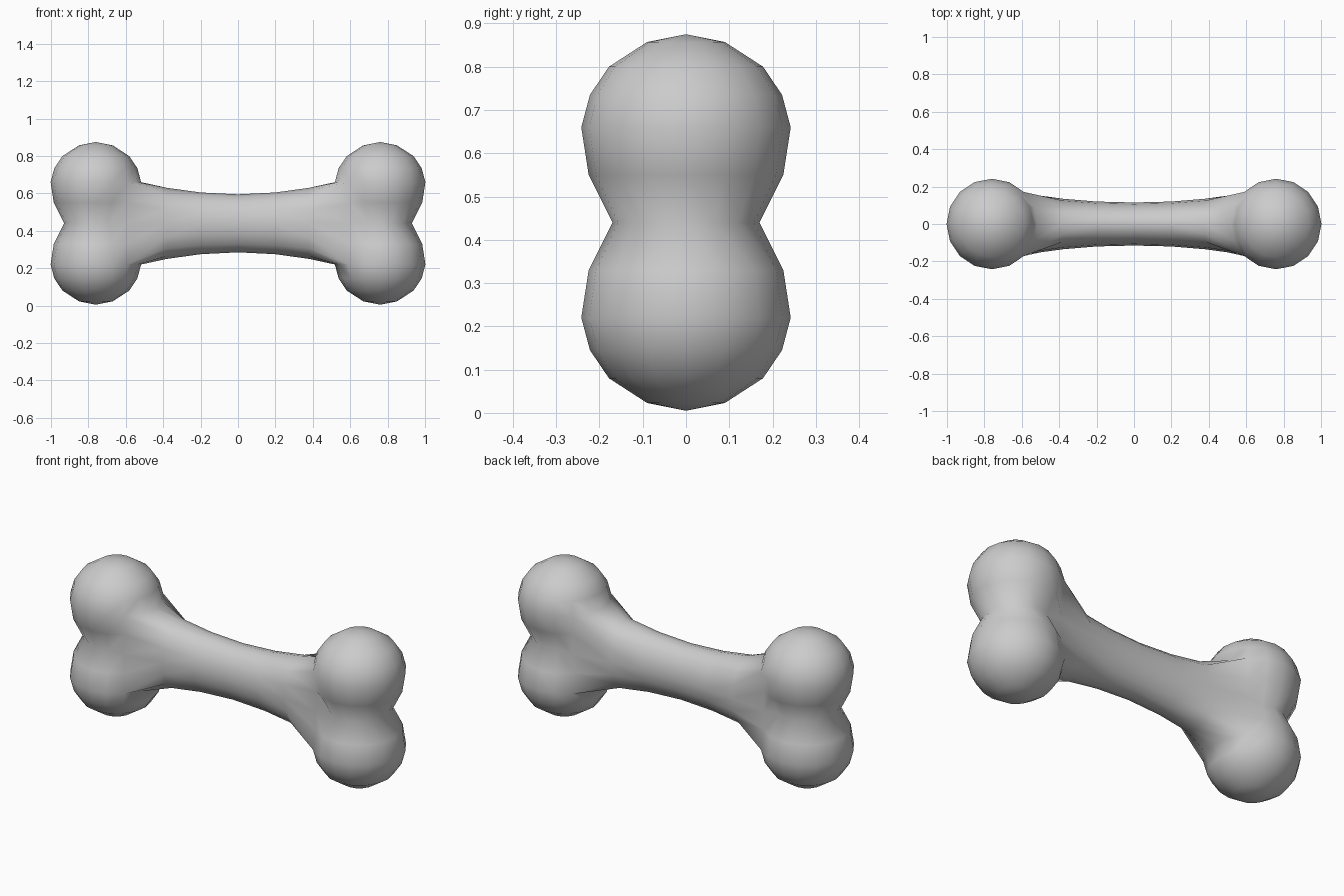
import bpy, bmesh
from math import pi, sin, cos

if "Cube" in bpy.data.objects:
    bpy.data.objects.remove(bpy.data.objects["Cube"])

SEG, CX, CZ = 16, 0.76, 0.44
bm = bmesh.new()

# Knobbed end: double-lobed profile (height from middle, radius) lathed about z
upper = [(0.417, 0.09), (0.36, 0.178), (0.295, 0.222), (0.22, 0.242), (0.11, 0.225)]
profile = upper + [(0, 0.17)] + [(-h, r) for h, r in reversed(upper)]
grid = [[bm.verts.new((CX + r * cos(2 * pi * j / SEG), r * sin(2 * pi * j / SEG), CZ + h))
         for j in range(SEG)] for h, r in profile]

# Opening for the shaft on the inward side
R0, R1, S0, S1 = 3, 7, 6, 10
for i in range(len(grid) - 1):
    for j in range(SEG):
        if R0 <= i < R1 and S0 <= j < S1:
            continue
        k = (j + 1) % SEG
        bm.faces.new((grid[i][j], grid[i][k], grid[i + 1][k], grid[i + 1][j]))
for h, row in ((0.435, grid[0]), (-0.435, grid[-1])):
    pole = bm.verts.new((CX, 0, CZ + h))
    for j in range(SEG):
        bm.faces.new((row[j], row[(j + 1) % SEG], pole))
unused = [grid[i][j] for i in range(R0 + 1, R1) for j in range(S0 + 1, S1)]
bmesh.ops.delete(bm, geom=unused, context='VERTS')

# Fill the waist so the shaft flares into the valley between the lobes
for j, s in ((S0, 1), (S1, -1)):
    grid[5][j].co = (0.60, 0.165 * s, CZ)

opening = ([grid[R0][j] for j in range(S0, S1)] + [grid[i][S1] for i in range(R0, R1)]
           + [grid[R1][j] for j in range(S1, S0, -1)] + [grid[i][S0] for i in range(R1, R0, -1)])

# Shaft: oval rings (x, half width, half height) stitched to the opening
rings = [[bm.verts.new((x, w * cos(pi / 4 + 2 * pi * k / SEG),
                        CZ + h * sin(pi / 4 + 2 * pi * k / SEG))) for k in range(SEG)]
         for x, w, h in ((0, 0.115, 0.155), (0.2, 0.12, 0.165), (0.38, 0.135, 0.19))]
rings.append(opening)
for a, b in zip(rings, rings[1:]):
    for k in range(SEG):
        n = (k + 1) % SEG
        bm.faces.new((a[k], a[n], b[n], b[k]))

bmesh.ops.recalc_face_normals(bm, faces=bm.faces)
for f in bm.faces:
    f.smooth = True
mesh = bpy.data.meshes.new("bone")
bm.to_mesh(mesh)
bm.free()
bone = bpy.data.objects.new("bone", mesh)
bpy.context.collection.objects.link(bone)

# Other half
mirror = bone.modifiers.new("mirror", 'MIRROR')
mirror.use_axis[0] = True
mirror.merge_threshold = 0.001
